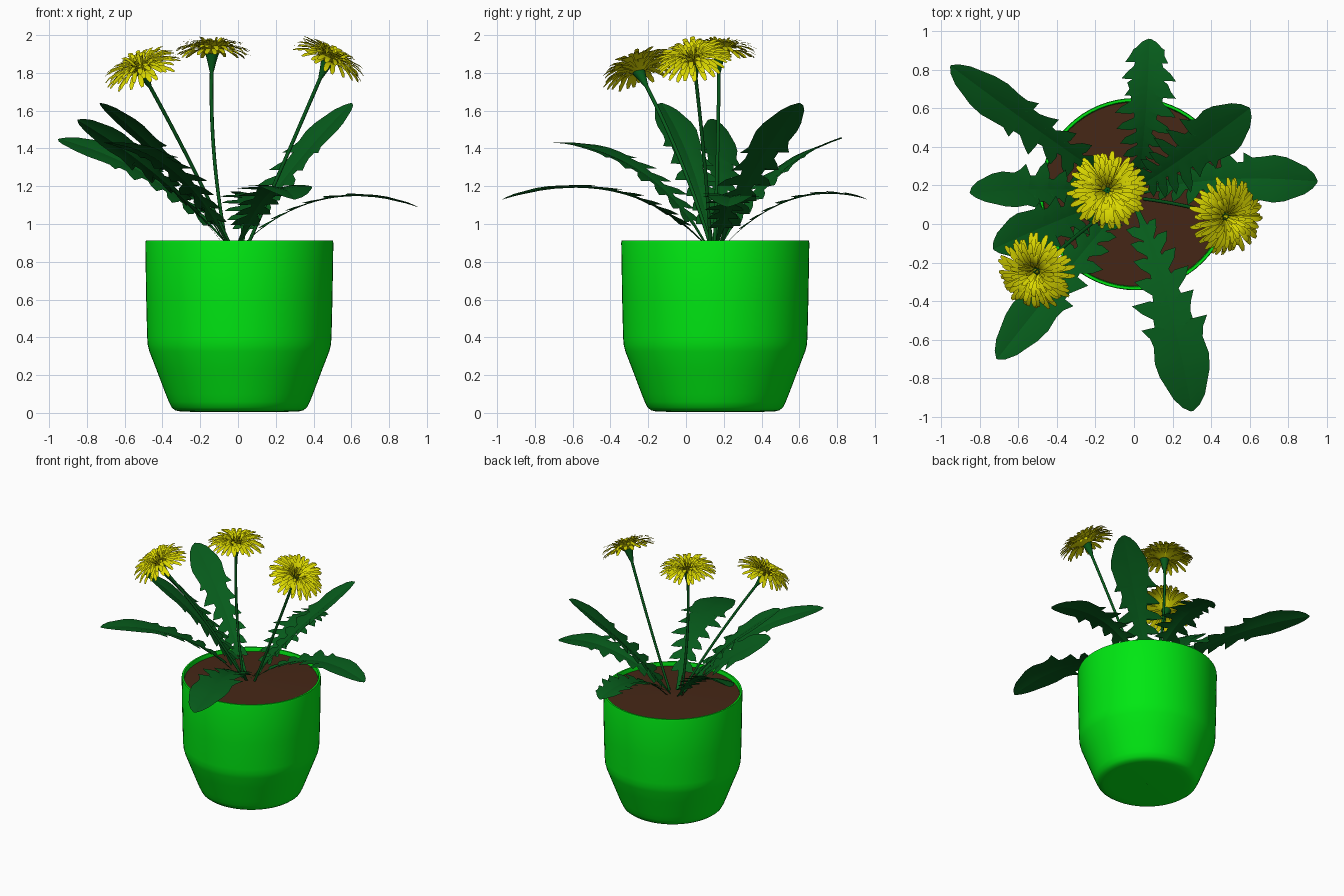
import bpy, math, random
from mathutils import Vector

if "Cube" in bpy.data.objects:
    bpy.data.objects.remove(bpy.data.objects["Cube"])

random.seed(4)
UP = Vector((0, 0, 1))
POT = Vector((0.007, 0.155, 0))


def material(name, rgb):
    m = bpy.data.materials.new(name)
    m.diffuse_color = (*rgb, 1)
    m.use_nodes = True
    m.node_tree.nodes["Principled BSDF"].inputs["Base Color"].default_value = m.diffuse_color
    return m


GREEN = material("pot_green", (0.0, 0.80, 0.006))
SOIL = material("soil_brown", (0.06, 0.02, 0.008))
LEAF = material("leaf_green", (0.002, 0.105, 0.011))
YELLOW = material("petal_yellow", (0.72, 0.70, 0.0))


def make(name, verts, faces, mat, angle=40):
    me = bpy.data.meshes.new(name)
    me.from_pydata([tuple(v) for v in verts], [], faces)
    me.update()
    ob = bpy.data.objects.new(name, me)
    bpy.context.collection.objects.link(ob)
    me.materials.append(mat)
    bpy.ops.object.select_all(action='DESELECT')
    ob.select_set(True)
    bpy.context.view_layer.objects.active = ob
    bpy.ops.object.shade_smooth_by_angle(angle=math.radians(angle))
    return ob


def lathe(name, profile, mat, centre, n=64):
    verts, faces = [], []
    for r, z in profile:
        for i in range(n):
            a = 2 * math.pi * i / n
            verts.append(centre + Vector((r * math.cos(a), r * math.sin(a), z)))
    for k in range(len(profile) - 1):
        for i in range(n):
            j = (i + 1) % n
            faces.append((k * n + j, k * n + i, (k + 1) * n + i, (k + 1) * n + j)[::-1])
    return make(name, verts, faces, mat, 60)


def bezier(a, b, c, t):
    return a * (1 - t) ** 2 + b * (2 * t * (1 - t)) + c * t * t


def tangent(a, b, c, t):
    return ((b - a) * (1 - t) + (c - b) * t).normalized()


# Pot with tapered foot and thin rim, filled with soil
lathe("pot", [(0.001, 0.006), (0.26, 0.006), (0.31, 0.007), (0.338, 0.013), (0.358, 0.028),
              (0.373, 0.058), (0.39, 0.10), (0.44, 0.232), (0.476, 0.325), (0.485, 0.36),
              (0.488, 0.40), (0.493, 0.60), (0.498, 0.90), (0.495, 0.912), (0.482, 0.912),
              (0.478, 0.90), (0.476, 0.84)], GREEN, POT)
lathe("soil", [(0.477, 0.883), (0.30, 0.889), (0.12, 0.895), (0.001, 0.897)], SOIL, POT)


# Toothed leaf: (rib position, edge position, half width); barbs sweep back to the base
def leaf_outline(ragged):
    rows = [(0.0, 0.0, 0.010), (0.10, 0.10, 0.014)]
    teeth = [(0.16, 0.075, 0.026), (0.24, 0.105, 0.034), (0.33, 0.125, 0.046),
             (0.43, 0.145, 0.064), (0.54, 0.16, 0.09), (0.66, 0.155, 0.118)]
    if ragged:
        teeth += [(0.77, 0.15, 0.085), (0.88, 0.13, 0.09)]
    for t, tip, notch in teeth:
        s = random.uniform(0.8, 1.15)
        rows += [(t - 0.025, t - 0.015, notch * 0.8), (t, t - 0.035, tip * s),
                 (t + 0.02, t + 0.01, tip * 0.8 * s), (t + 0.045, t + 0.05, notch)]
    if not ragged:
        rows += [(0.78, 0.78, 0.130), (0.84, 0.84, 0.120)]
    return rows + [(0.94, 0.94, 0.075), (0.98, 0.98, 0.040), (1.0, 1.0, 0.006)]


def leaf(name, base, ctrl, tip, width, roll, ragged):
    base, ctrl, tip = Vector(base), Vector(ctrl), Vector(tip)
    verts, faces = [], []

    def frame(t):
        d = tangent(base, ctrl, tip, t)
        side = d.cross(UP).normalized()
        nrm = side.cross(d)
        a = roll * min(1, t * 1.5)
        return (side * math.cos(a) + nrm * math.sin(a),
                nrm * math.cos(a) - side * math.sin(a))

    for sgn in (1, -1):
        rows = leaf_outline(ragged)
        o = len(verts)
        for rib, edge, w in rows:
            side, nrm = frame(edge)
            w *= width
            pe = bezier(base, ctrl, tip, edge)
            verts.append(bezier(base, ctrl, tip, rib))
            verts.append(pe + side * (sgn * w * 0.5) + nrm * w * 0.10)
            verts.append(pe + side * (sgn * w) + nrm * w * 0.10)
        for i in range(len(rows) - 1):
            for k in (0, 1):
                f = [o + 3 * i + k, o + 3 * i + k + 1, o + 3 * i + k + 4, o + 3 * i + k + 3]
                faces.append(f if sgn > 0 else f[::-1])
    make(name, verts, faces, LEAF, 60)


LEAVES = [  # base xy, control, tip, width, roll, ragged tip
    ((-0.05, 0.18), (-0.42, 0.42, 1.32), (-0.95, 0.82, 1.45), 0.85, 0.3, False),
    ((0.02, 0.20), (0.07, 0.55, 1.25), (0.08, 0.96, 1.13), 0.9, 0.0, True),
    ((-0.07, 0.16), (-0.38, 0.20, 1.28), (-0.85, 0.16, 1.55), 0.85, -0.55, False),
    ((-0.06, 0.14), (-0.32, 0.06, 1.34), (-0.73, -0.13, 1.64), 0.9, -0.1, False),
    ((-0.05, 0.11), (-0.30, -0.18, 1.40), (-0.71, -0.70, 1.43), 0.9, 0.0, False),
    ((0.00, 0.11), (0.19, -0.32, 1.33), (0.30, -0.97, 1.13), 1.1, 0.0, False),
    ((0.00, 0.18), (0.24, 0.32, 1.28), (0.60, 0.60, 1.64), 1.05, 0.0, False),
    ((0.02, 0.16), (0.42, 0.27, 1.27), (0.95, 0.22, 1.09), 0.95, 0.0, False),
]
for i, (b, c, t, w, r, rag) in enumerate(LEAVES):
    leaf(f"leaf_{i + 1}", (*b, 0.885), c, t, w, r, rag)


# Flower stem tube that widens into the slim green cup under the head
def stem(name, base, ctrl, top, n=10, steps=24):
    verts, faces = [], []
    rows = [(i / steps, 0.009 + 0.001 * i / steps) for i in range(steps + 1)]
    pts = [(bezier(base, ctrl, top, t), tangent(base, ctrl, top, t), r) for t, r in rows]
    d = pts[-1][1]
    pts += [(top + d * h, d, r) for h, r in
            ((0.02, 0.015), (0.05, 0.022), (0.08, 0.030), (0.10, 0.036), (0.105, 0.002))]
    for p, d, r in pts:
        u = d.cross(Vector((0, 1, 0))).normalized()
        v = d.cross(u)
        for k in range(n):
            a = 2 * math.pi * k / n
            verts.append(p + u * (r * math.cos(a)) + v * (r * math.sin(a)))
    for i in range(len(pts) - 1):
        for k in range(n):
            j = (k + 1) % n
            faces.append((i * n + k, i * n + j, (i + 1) * n + j, (i + 1) * n + k))
    make(name, verts, faces, LEAF)


# Flower head: rings of strap petals, drooping outside and upright inside
def flower(name, centre, normal):
    q = UP.rotation_difference(normal)
    verts, faces = [], []
    rings = [(24, 0.205, 0.095, 0.020), (24, 0.20, 0.115, 0.055), (22, 0.175, 0.12, 0.085),
             (18, 0.13, 0.12, 0.10), (12, 0.08, 0.10, 0.112), (8, 0.035, 0.08, 0.112)]
    for n, reach, mid_z, tip_z in rings:
        off = random.random()
        for i in range(n):
            a = 2 * math.pi * (i + off + random.uniform(-0.25, 0.25)) / n
            s = random.uniform(0.88, 1.04)
            out = Vector((math.cos(a), math.sin(a), 0))
            side = UP.cross(out)
            p0 = out * 0.012 + UP * 0.02
            p1 = out * reach * 0.5 + UP * mid_z
            p2 = out * reach * s + UP * (tip_z + random.uniform(-0.012, 0.012))
            o = len(verts)
            for t, w in ((0, 0.004), (0.3, 0.009), (0.6, 0.014), (0.88, 0.014), (1, 0.007)):
                w *= 0.55 + 0.45 * reach / 0.2
                p = bezier(p0, p1, p2, t)
                for sg in (-1, 1):
                    verts.append(centre + q @ (p + side * sg * w))
            for k in range(4):
                m = o + 2 * k
                faces.append((m, m + 2, m + 3, m + 1))
    make(name, verts, faces, YELLOW)


FLOWERS = [  # base xy, stem control, head base, facing
    ((-0.06, 0.15), (-0.15, 0.17, 1.35), (-0.138, 0.175, 1.868), (0.0, 0.02, 1)),
    ((-0.04, 0.13), (-0.24, 0.00, 1.32), (-0.495, -0.235, 1.78), (-0.34, -0.30, 0.88)),
    ((0.05, 0.13), (0.22, 0.11, 1.27), (0.46, 0.045, 1.83), (0.46, -0.16, 0.87)),
]
for i, (b, c, h, nrm) in enumerate(FLOWERS):
    nrm, h = Vector(nrm).normalized(), Vector(h)
    base, ctrl = Vector((*b, 0.885)), Vector(c)
    d = (h - ctrl).normalized()
    stem(f"flower_stem_{i + 1}", base, ctrl, h - d * 0.065)
    flower(f"flower_head_{i + 1}", h, nrm)
